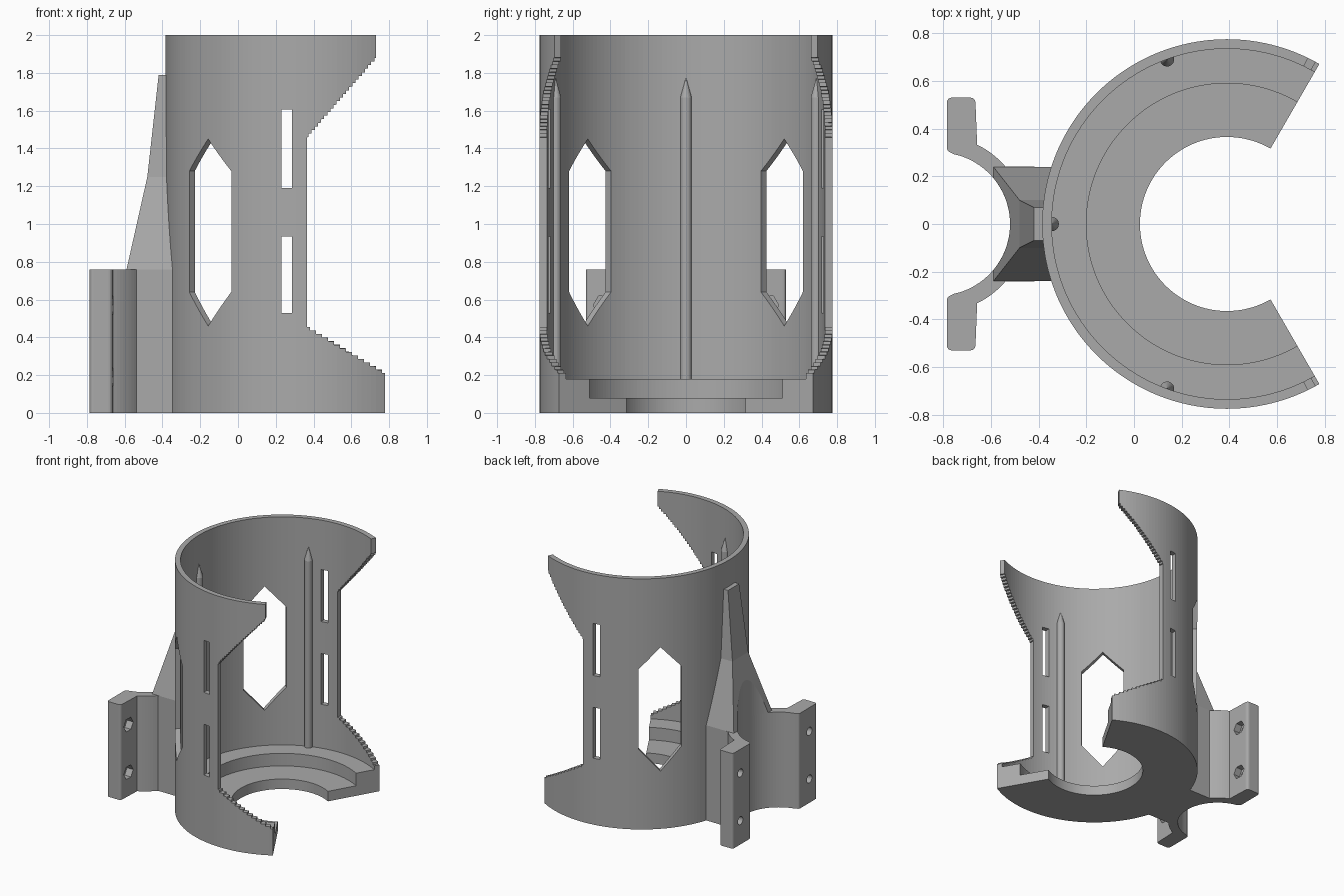
import bpy, bmesh
from math import sin, cos, acos, sqrt, pi, radians

if "Cube" in bpy.data.objects:
    bpy.data.objects.remove(bpy.data.objects["Cube"])

AXIS = 0.39             # x of the holder axis
R_OUT, R_IN = 0.775, 0.735
TUBE = -0.82            # x of the clamped tube axis
R_TUBE = 0.30
HEIGHT = 2.0
CLAMP_H = 0.76

grey = bpy.data.materials.new("plain_grey")
grey.use_nodes = True
grey.diffuse_color = (0.4, 0.4, 0.4, 1)
grey.node_tree.nodes["Principled BSDF"].inputs["Base Color"].default_value = (0.4, 0.4, 0.4, 1)


def loft(name, sections, closed=False):
    """Join equal-length loops of points; cap the ends unless closed in a ring."""
    bm = bmesh.new()
    rings = [[bm.verts.new(p) for p in s] for s in sections]
    pairs = list(zip(rings, rings[1:]))
    if closed:
        pairs.append((rings[-1], rings[0]))
    else:
        bm.faces.new(rings[0])
        bm.faces.new(rings[-1])
    n = len(rings[0])
    for a, b in pairs:
        for i in range(n):
            j = (i + 1) % n
            bm.faces.new((a[i], a[j], b[j], b[i]))
    bmesh.ops.recalc_face_normals(bm, faces=bm.faces)
    mesh = bpy.data.meshes.new(name)
    bm.to_mesh(mesh)
    bm.free()
    mesh.materials.append(grey)
    ob = bpy.data.objects.new(name, mesh)
    bpy.context.collection.objects.link(ob)
    return ob


def prism(name, pts, z0, z1):
    return loft(name, [[(x, y, z) for x, y in pts] for z in (z0, z1)])


def arc(cx, cy, r, a0, a1, n):
    return [(cx + r * cos(radians(a0 + (a1 - a0) * i / n)),
             cy + r * sin(radians(a0 + (a1 - a0) * i / n))) for i in range(n + 1)]


def cut(ob, cutter):
    cutter.hide_render = True
    mod = ob.modifiers.new("cut", "BOOLEAN")
    mod.operation, mod.solver, mod.object = "DIFFERENCE", "EXACT", cutter
    bpy.context.view_layer.objects.active = ob
    bpy.ops.object.modifier_apply(modifier=mod.name)
    bpy.data.objects.remove(cutter)


# Holder: wall, stepped floor and round floor hole in one revolved profile
profile = [(0.365, 0), (R_OUT, 0), (R_OUT, HEIGHT), (R_IN, HEIGHT),
           (R_IN, 0.18), (0.59, 0.18), (0.59, 0.08), (0.365, 0.08)]
SEG = 180
holder = loft("holder", [[(AXIS + r * cos(2 * pi * i / SEG), r * sin(2 * pi * i / SEG), z)
                          for r, z in profile] for i in range(SEG)], closed=True)


# Open front: a wedge whose angle changes in fine steps with height
def wedge(x, z):
    a = acos((x - AXIS) / R_OUT)
    rim = [(AXIS + 2 * cos(a * t / 4), 2 * sin(a * t / 4), z) for t in range(-4, 5)]
    return [(AXIS, 0, z)] + rim


def steps(z0, x0, z1, x1, n):
    out = []
    dz = (z1 - z0) / n
    for i in range(n):
        x = x0 + (x1 - x0) * (i + 0.5) / n
        out += [wedge(x, z0 + i * dz + 0.001), wedge(x, z0 + (i + 1) * dz - 0.001)]
    return out


x_low, x_mid, x_top = 0.7775, 0.365, 0.73
opening = [wedge(x_low, -0.1), wedge(x_low, 0.21)]
opening += steps(0.21, x_low, 0.455, x_mid, 13)
opening += [wedge(x_mid, 0.456), wedge(x_mid, 1.459)]
opening += steps(1.46, x_mid, 1.88, x_top, 22)
opening += [wedge(x_top, 1.881), wedge(x_top, 2.1)]
cut(holder, loft("opening_cutter", opening))

# Six-sided windows on both rear quarters
half_w = 0.157
window = [(0, 0.46), (half_w, 0.64), (half_w, 1.28),
          (0, 1.45), (-half_w, 1.28), (-half_w, 0.64)]
k = sqrt(0.5)
for side in (1, -1):
    cut(holder, loft("window_cutter", [[(AXIS - k * r + k * t, side * k * (r + t), z)
                                        for t, z in window] for r in (0.6, 0.95)]))

# Strap slots straight through both walls
slot = [(0.23, -1), (0.285, -1), (0.285, 1), (0.23, 1)]
for z0, z1 in ((0.53, 0.935), (1.19, 1.605)):
    cut(holder, prism("slot_cutter", slot, z0, z1))

# Inner guide ribs with pointed tops
for name, angle in (("left_rib", 110), ("middle_rib", 180), ("right_rib", 250)):
    c, s = cos(radians(angle)), sin(radians(angle))
    sections = []
    for z, r in ((0.17, 0.03), (1.67, 0.03), (1.77, 0.002)):
        ring = arc(AXIS + R_IN * c, R_IN * s, r, 0, 345, 23)
        sections.append([(x, y, z) for x, y in ring])
    loft(name, sections)

# Clamp: block, curved saddle and two bolt plates as one mirrored outline
def wall_x(y):
    return AXIS - sqrt(0.755 ** 2 - y * y)


half = [(wall_x(0.24 * i / 6), 0.24 * i / 6) for i in range(7)]
half += arc(TUBE, 0, 0.37, 40.5, 64, 8)
half += arc(-0.685, 0.51, 0.02, 0, 90, 4)
half += arc(-0.765, 0.51, 0.02, 90, 180, 4)
half += arc(-0.765, 0.32, 0.02, 180, 250, 4)
half += arc(TUBE, 0, R_TUBE, 78, 0, 20)
outline = half + [(x, -y) for x, y in reversed(half[1:-1])]
clamp = prism("clamp", outline, 0, CLAMP_H)

# Bolt holes with six-sided nut pockets on the inner side
for side in (1, -1):
    for z in (0.19, 0.57):
        for r, n, x0, x1 in ((0.032, 24, -0.9, -0.6), (0.056, 6, -0.715, -0.6)):
            ring = arc(side * 0.435, z, r, 0, 360 - 360 / n, n - 1)
            cut(clamp, loft("bolt_cutter", [[(x, y, h) for y, h in ring] for x in (x0, x1)]))

# Tapering strut up the back of the holder, hollowed for the tube
sections = []
for z, x, w in ((CLAMP_H, -0.59, 0.24), (1.25, -0.48, 0.10), (1.79, -0.42, 0.07)):
    back = [(wall_x(w * t / 4), w * t / 4, z) for t in range(-4, 5)]
    sections.append(back + [(x, w, z), (x, -w, z)])
strut = loft("strut", sections)
cut(strut, prism("tube_cutter", arc(TUBE, 0, R_TUBE, 0, 357, 119), 0.5, 1.9))
